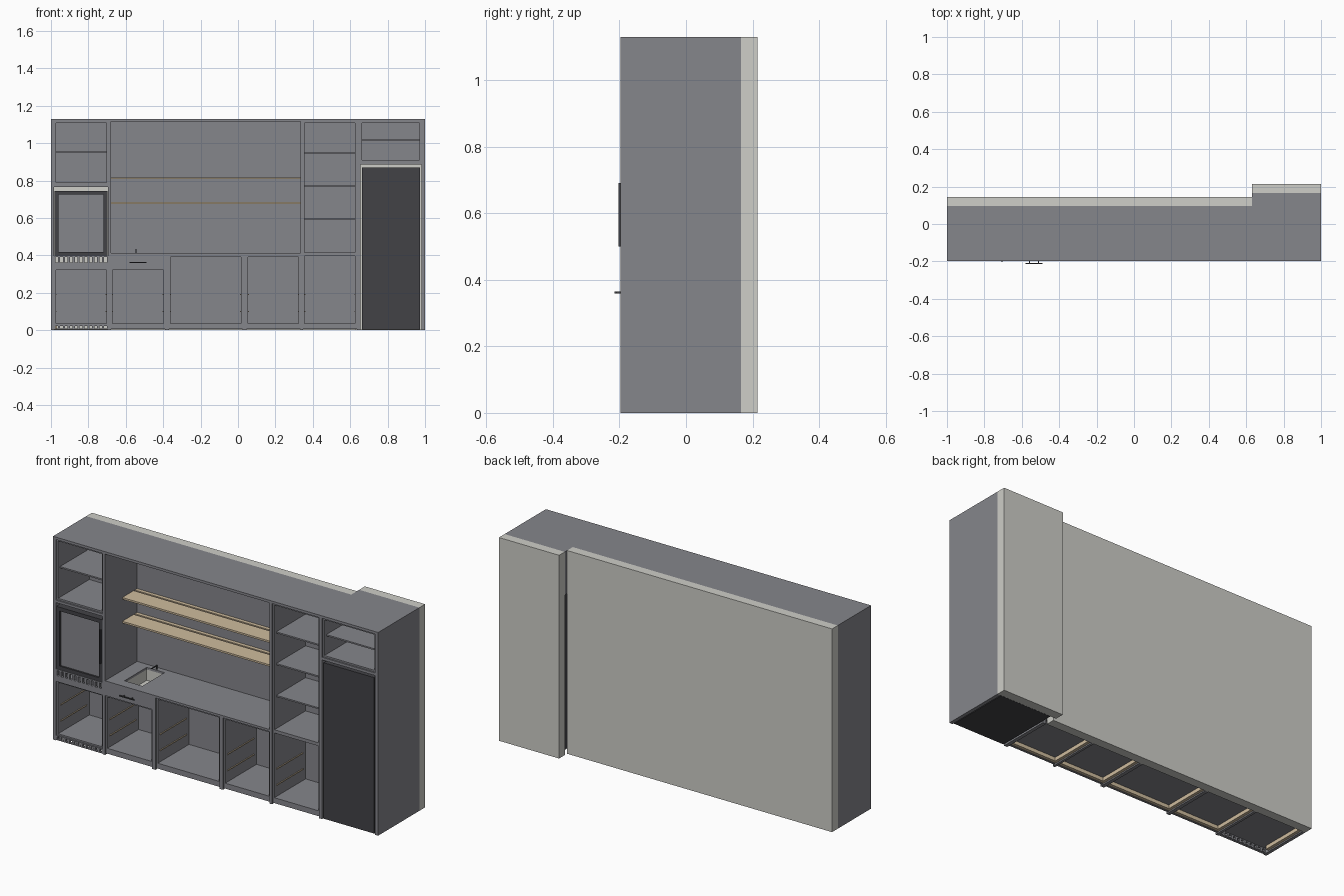
import bpy, bmesh
from mathutils import Matrix, Vector

if "Cube" in bpy.data.objects:
    bpy.data.objects.remove(bpy.data.objects["Cube"])


def material(name, rgb):
    m = bpy.data.materials.new(name)
    m.diffuse_color = (*rgb, 1)
    m.use_nodes = True
    m.node_tree.nodes["Principled BSDF"].inputs["Base Color"].default_value = m.diffuse_color
    return m


GREY = material("cabinet grey", (0.235, 0.238, 0.26))
LIGHT = material("wall light grey", (0.62, 0.62, 0.58))
BLACK = material("appliance black", (0.055, 0.055, 0.062))
WOOD = material("pale wood", (0.62, 0.50, 0.34))

FRONT, BACK, DEEP, H = -0.197, 0.095, 0.165, 1.13


def part(name, mat, *boxes):
    """One object from boxes given as x0, x1, y0, y1, z0, z1."""
    bm = bmesh.new()
    for x0, x1, y0, y1, z0, z1 in boxes:
        c = Vector(((x0 + x1) / 2, (y0 + y1) / 2, (z0 + z1) / 2))
        s = Matrix.Diagonal((x1 - x0, y1 - y0, z1 - z0, 1))
        bmesh.ops.create_cube(bm, size=1, matrix=Matrix.Translation(c) @ s)
    me = bpy.data.meshes.new(name)
    bm.to_mesh(me)
    bm.free()
    me.materials.append(mat)
    ob = bpy.data.objects.new(name, me)
    bpy.context.collection.objects.link(ob)
    return ob


def ring(x0, x1, y0, y1, z0, z1, t):
    """Four boxes forming a rectangular tube open along y."""
    return [(x0, x0 + t, y0, y1, z0, z1), (x1 - t, x1, y0, y1, z0, z1),
            (x0 + t, x1 - t, y0, y1, z0, z0 + t), (x0 + t, x1 - t, y0, y1, z1 - t, z1)]


def carcass(name, x0, x1, z0, z1, shelves=(), y1=BACK):
    """Open-fronted cabinet set slightly behind the face frame."""
    boxes = ring(x0, x1, FRONT + 0.008, y1, z0, z1, 0.009)
    boxes.append((x0 + 0.009, x1 - 0.009, y1 - 0.01, y1, z0 + 0.009, z1 - 0.009))
    boxes += [(x0 + 0.009, x1 - 0.009, FRONT + 0.025, y1 - 0.01, z - 0.004, z + 0.004)
              for z in shelves]
    part(name, GREY, *boxes)


def slotted(x0, x1, z0, z1, s0, s1, n):
    """Front rail with a row of n upright slots between heights s0 and s1."""
    y0, y1 = FRONT, FRONT + 0.015
    boxes = [(x0, x1, y0, y1, z0, s0), (x0, x1, y0, y1, s1, z1)]
    pitch = (x1 - x0) / n
    for i in range(n + 1):
        c = x0 + i * pitch
        boxes.append((max(x0, c - 0.006), min(x1, c + 0.006), y0, y1, s0, s1))
    return boxes


# Wall panels behind the cabinets
part("main_wall", LIGHT, (-1, 0.63, BACK, 0.145, 0, H))
part("fridge_wall", LIGHT, (0.63, 1, DEEP, 0.215, 0, H))

# Upright panels and top
part("uprights", GREY,
     (-1, -0.983, FRONT, BACK, 0, H), (-0.695, -0.68, FRONT, BACK, 0, H),
     (-0.39, -0.37, FRONT, BACK, 0, 0.4), (0.025, 0.045, FRONT, BACK, 0, 0.4),
     (0.333, 0.347, FRONT, BACK, 0, H), (0.635, 0.655, FRONT, BACK, 0, H),
     (0.63, 0.655, BACK, DEEP, 0.89, H), (0.98, 1, FRONT, DEEP, 0, H))
part("top_panel", GREY, (-1, 1, FRONT, BACK, 1.116, H), (0.63, 1, BACK, DEEP, 1.116, H))

# Left tower
carcass("left_upper_cabinet", -0.983, -0.695, 0.78, 1.116, [0.955])
part("oven_top_rail", GREY, (-0.983, -0.695, FRONT, BACK, 0.766, 0.78))
part("oven_vent_rail", GREY, *slotted(-0.983, -0.695, 0.328, 0.397, 0.362, 0.39, 11))
carcass("left_lower_cabinet", -0.983, -0.695, 0.027, 0.33)
part("plinth_vent", GREY, *slotted(-0.983, -0.695, 0.003, 0.028, 0.008, 0.022, 11))

# Oven
part("oven_body", BLACK, (-0.981, -0.697, -0.175, 0.07, 0.397, 0.745),
     *ring(-0.981, -0.697, -0.195, -0.175, 0.397, 0.745, 0.021))
part("oven_door", GREY, (-0.96, -0.718, -0.185, -0.174, 0.418, 0.724))
part("oven_handle", BLACK, (-0.709, -0.704, -0.203, -0.195, 0.5, 0.69))

# Sink cabinet, middle cabinets and right column
carcass("sink_cabinet", -0.68, -0.39, 0.027, 0.33)
part("sink_front", GREY, (-0.68, -0.39, FRONT, FRONT + 0.015, 0.33, 0.4))
carcass("wide_cabinet", -0.37, 0.025, 0.027, 0.4)
carcass("narrow_cabinet", 0.045, 0.333, 0.027, 0.4)
carcass("right_lower_cabinet", 0.347, 0.635, 0.027, 0.405)
carcass("right_shelves", 0.347, 0.635, 0.405, 1.116, [0.595, 0.772, 0.948])

# Recessed plinth rails, and wood battens below the cabinet floors
BAYS = [(-0.68, -0.39), (-0.37, 0.025), (0.045, 0.333), (0.347, 0.635)]
part("plinth_rails", GREY, *[(a, b, FRONT + 0.008, FRONT + 0.02, 0.006, 0.028) for a, b in BAYS])
part("floor_battens", WOOD,
     *[(a, b, FRONT + 0.021, FRONT + 0.037, 0.007, 0.027) for a, b in BAYS],
     *[(a, a + 0.016, FRONT + 0.037, BACK - 0.005, 0.007, 0.027)
       for a, b in BAYS + [(-0.983, -0.695)]])

# Drawer runners on the inner sides
runners = []
for a, b in [(-0.983, -0.695)] + BAYS:
    for z in (0.1, 0.19):
        for x in (a + 0.009, b - 0.013):
            runners.append((x, x + 0.004, -0.17, 0.06, z - 0.003, z + 0.003))
part("drawer_runners", WOOD, *runners)

# Worktop with sink opening
SX0, SX1, SY0, SY1 = -0.6, -0.49, -0.14, 0.055
part("worktop", GREY, (-0.68, SX0, FRONT, BACK, 0.4, 0.412),
     (SX1, 0.333, FRONT, BACK, 0.4, 0.412),
     (SX0, SX1, FRONT, SY0, 0.4, 0.412), (SX0, SX1, SY1, BACK, 0.4, 0.412))
part("sink_basin", LIGHT, (SX0, SX1, SY0, SY1, 0.336, 0.34),
     (SX0 - 0.004, SX0, SY0, SY1, 0.336, 0.408), (SX1, SX1 + 0.004, SY0, SY1, 0.336, 0.408),
     (SX0, SX1, SY0 - 0.004, SY0, 0.336, 0.408), (SX0, SX1, SY1, SY1 + 0.004, 0.336, 0.408))
part("tap", BLACK, (-0.548, -0.542, 0.062, 0.068, 0.412, 0.435),
     (-0.548, -0.542, 0.02, 0.068, 0.431, 0.435))
part("sink_handle", BLACK, (-0.58, -0.49, -0.215, -0.209, 0.359, 0.364),
     *[(x, x + 0.005, -0.21, FRONT, 0.359, 0.364) for x in (-0.562, -0.512)])

# Middle niche with grooved wood shelves
part("niche_back", GREY, (-0.68, 0.333, BACK - 0.01, BACK, 0.412, 1.116))
part("niche_shelves", WOOD,
     *[b for z in (0.68, 0.812) for b in (
         (-0.68, 0.333, -0.045, 0.055, z - 0.005, z + 0.005),
         (-0.68, 0.333, 0.065, 0.085, z - 0.005, z + 0.005),
         (-0.68, 0.333, 0.055, 0.065, z - 0.005, z - 0.002))])

# Fridge tower
carcass("fridge_upper_cabinet", 0.655, 0.98, 0.9, 1.116, [1.015], DEEP)
part("fridge_rail", GREY, (0.655, 0.98, FRONT, DEEP, 0.885, 0.9))
part("fridge", BLACK, (0.662, 0.973, FRONT + 0.004, DEEP - 0.005, 0.003, 0.87))
